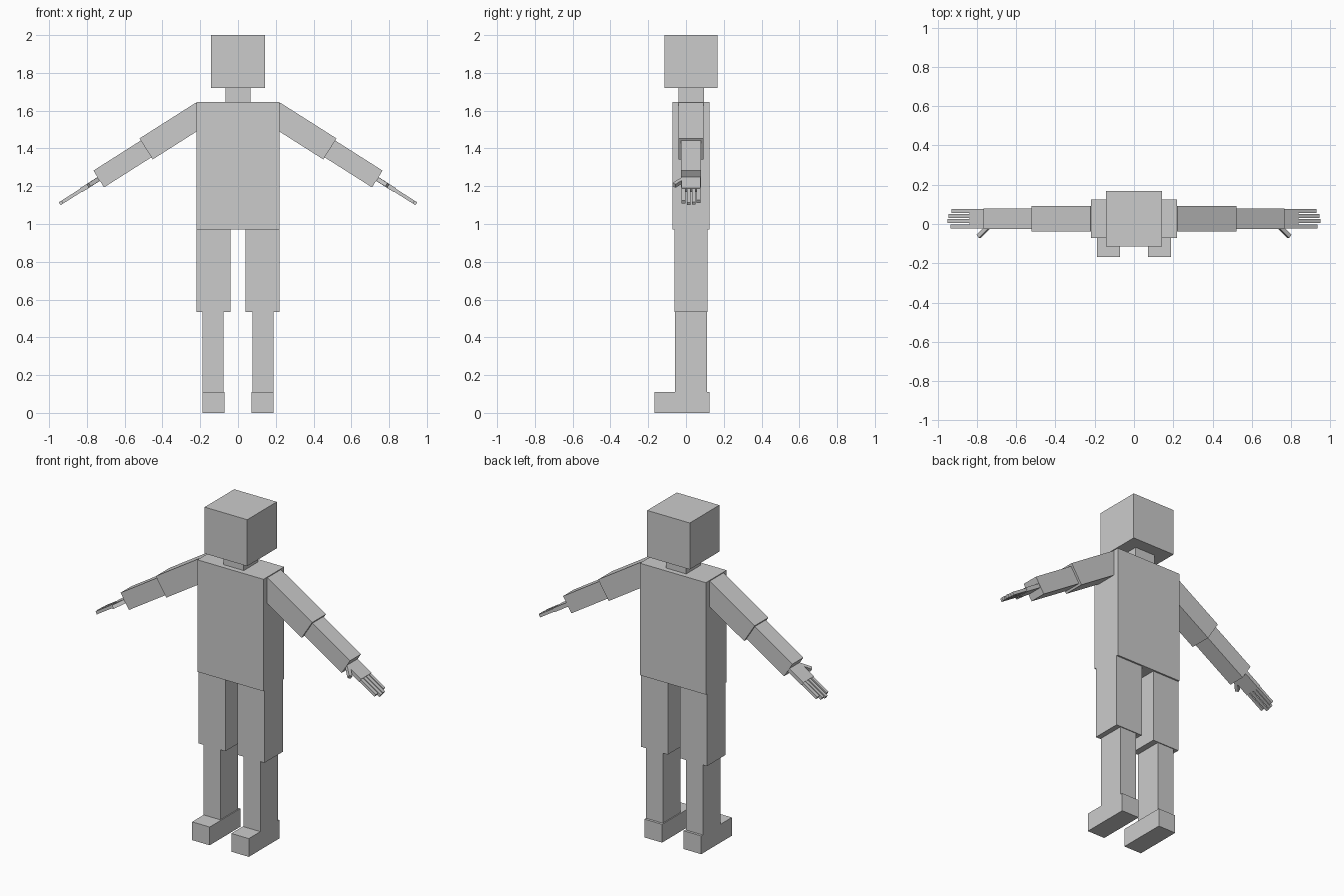
import bpy
import math
from mathutils import Matrix, Vector

if "Cube" in bpy.data.objects:
    bpy.data.objects.remove(bpy.data.objects["Cube"])

grey = bpy.data.materials.new("plain_grey")
grey.diffuse_color = (0.6, 0.6, 0.6, 1)
grey.use_nodes = True
grey.node_tree.nodes["Principled BSDF"].inputs["Base Color"].default_value = grey.diffuse_color


def box(name, lo, hi, frame=Matrix.Identity(4)):
    """Box between two corners, optionally placed in a tilted frame."""
    lo, hi = Vector(lo), Vector(hi)
    bpy.ops.mesh.primitive_cube_add(size=1)
    ob = bpy.context.object
    ob.name = name
    size = Matrix.Diagonal((*(hi - lo), 1))
    ob.data.transform(frame @ Matrix.Translation((lo + hi) / 2) @ size)
    ob.data.materials.append(grey)
    return ob


def mirrored(name, lo, hi, frame=Matrix.Identity(4)):
    """Box plus its twin across the x = 0 plane."""
    ob = box(name, lo, hi, frame)
    mod = ob.modifiers.new("mirror", 'MIRROR')
    mod.use_mirror_merge = False


# Head, neck and torso
box("head", (-0.142, -0.115, 1.72), (0.142, 0.167, 2.0))
box("neck", (-0.067, -0.041, 1.645), (0.067, 0.094, 1.72))
box("torso", (-0.22, -0.072, 0.97), (0.22, 0.125, 1.645))

# Legs
mirrored("thighs", (0.041, -0.062, 0.535), (0.22, 0.115, 0.97))
mirrored("shins", (0.078, -0.057, 0.11), (0.189, 0.11, 0.535))
mirrored("feet", (0.072, -0.167, 0.0), (0.189, 0.125, 0.11))

# Arms: local x runs down the arm from the elbow, local z is its upper side
tilt = Matrix.Rotation(math.radians(32.4), 4, 'Y')
elbow = Matrix.Translation((0.4865, 0.0265, 1.3975)) @ tilt
mirrored("upper_arms", (-0.354, -0.065, -0.0655), (0, 0.065, 0.0655), elbow)
mirrored("forearms", (0, -0.052, -0.0525), (0.297, 0.052, 0.0525), elbow)

# Hands: local x starts at the wrist
wrist = elbow @ Matrix.Translation((0.297, 0, 0))
mirrored("palms", (0, -0.05, -0.012), (0.11, 0.05, 0.012), wrist)
fingers = [("index_fingers", -0.039, 0.229), ("middle_fingers", -0.012, 0.245),
           ("ring_fingers", 0.015, 0.24), ("little_fingers", 0.039, 0.222)]
for name, y, tip in fingers:
    mirrored(name, (0.11, y - 0.01, -0.009), (tip, y + 0.01, 0.009), wrist)

# Thumbs angle forward from the front edge of the palm
thumb = wrist @ Matrix.Translation((0.008, -0.043, 0)) @ Matrix.Rotation(math.radians(-40), 4, 'Z')
mirrored("thumbs", (0, -0.01, -0.011), (0.072, 0.01, 0.011), thumb)
